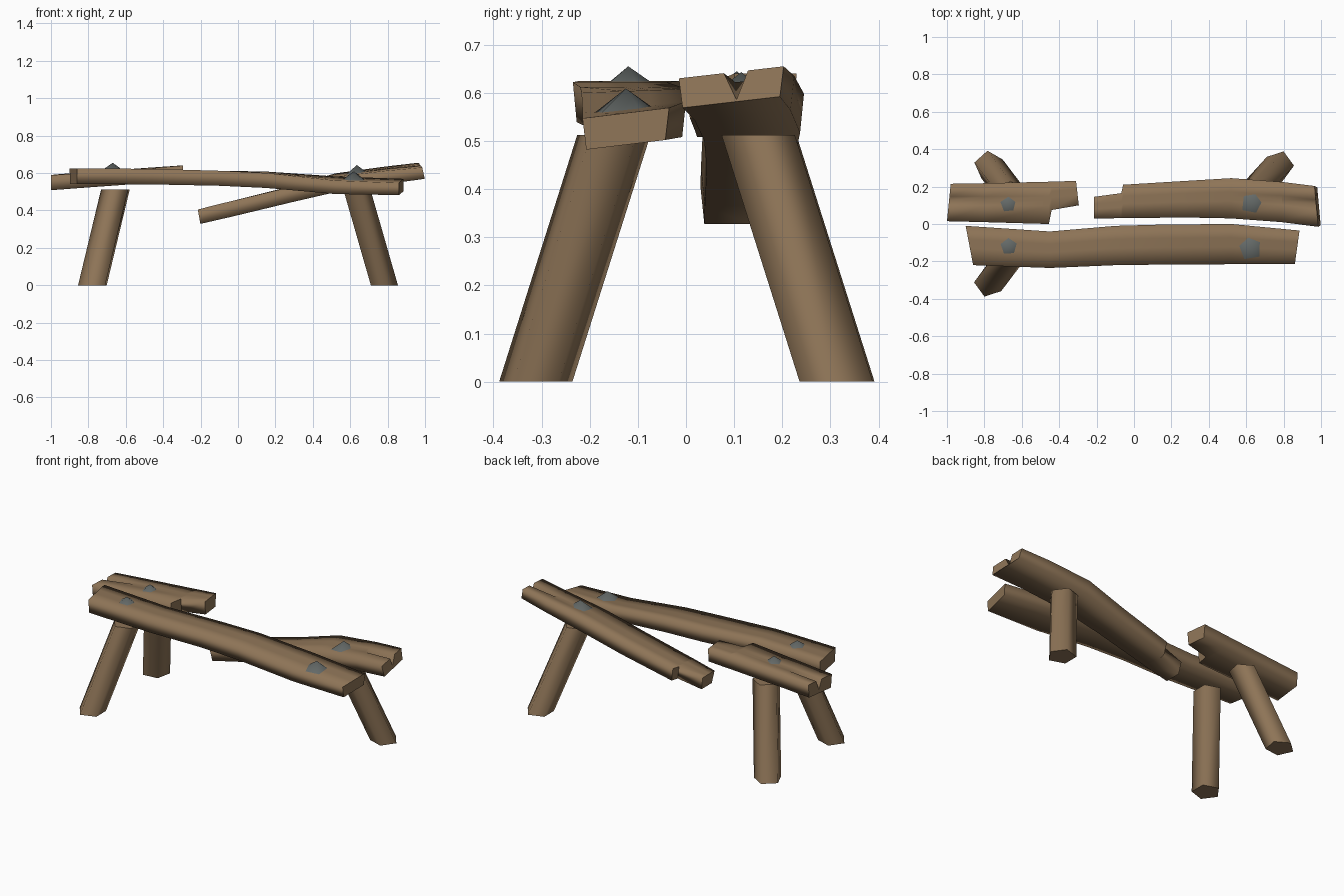
import bpy, bmesh, math
from mathutils import Vector

if "Cube" in bpy.data.objects:
    bpy.data.objects.remove(bpy.data.objects["Cube"])


def material(name, rgb):
    m = bpy.data.materials.new(name)
    m.diffuse_color = (*rgb, 1)
    m.use_nodes = True
    m.node_tree.nodes["Principled BSDF"].inputs["Base Color"].default_value = m.diffuse_color
    return m


WOOD = material("weathered wood", (0.27, 0.175, 0.095))
IRON = material("dull iron", (0.13, 0.145, 0.14))


def loft(name, rings, axis, mat):
    """Skin a list of closed rings; rounded along the length, crisp at ends and steps."""
    bm = bmesh.new()
    loops = [[bm.verts.new(p) for p in ring] for ring in rings]
    n = len(loops[0])
    for a, b in zip(loops, loops[1:]):
        for i in range(n):
            j = (i + 1) % n
            bm.faces.new((a[i], a[j], b[j], b[i]))
    bm.faces.new(loops[0])
    bm.faces.new(loops[-1])
    bmesh.ops.recalc_face_normals(bm, faces=bm.faces)
    bm.normal_update()
    for f in bm.faces:
        f.smooth = True
    for e in bm.edges:
        d = (e.verts[1].co - e.verts[0].co).normalized()
        if abs(d[axis]) < 0.6 and e.calc_face_angle(0) > math.radians(45):
            e.smooth = False
    me = bpy.data.meshes.new(name)
    bm.to_mesh(me)
    bm.free()
    me.materials.append(mat)
    ob = bpy.data.objects.new(name, me)
    bpy.context.collection.objects.link(ob)
    return ob


def plank(name, stations, shift=0.0):
    """Station: top front corner, top back corner, thickness, split depth."""
    rings = []
    for front, back, h, split in stations:
        f, b = Vector(front), Vector(back)
        ring = [f.lerp(b, t) for t in (0, 0.43, 0.55, 0.66, 1)]
        ring[2].z -= split
        inset = (b - f).normalized() * 0.008
        down = Vector((shift, 0, -h))
        ring += [b + down - inset, f + down + inset]
        rings.append(ring)
    return loft(name, rings, 0, WOOD)


# Whole front plank, warped along its length
plank("front_plank", [
    ((-0.86, -0.22, 0.625), (-0.90, -0.01, 0.625), 0.083, 0),
    ((-0.45, -0.235, 0.622), (-0.45, -0.04, 0.622), 0.083, 0),
    ((-0.10, -0.22, 0.612), (-0.10, -0.01, 0.612), 0.08, 0),
    ((0.15, -0.217, 0.60), (0.15, -0.003, 0.608), 0.08, 0),
    ((0.52, -0.215, 0.56), (0.52, 0.0, 0.582), 0.073, 0),
    ((0.86, -0.215, 0.547), (0.885, -0.035, 0.569), 0.066, 0),
])

# Broken back plank, left half with split end and stepped break
plank("back_plank_left", [
    ((-1.0, 0.015, 0.588), (-0.98, 0.215, 0.592), 0.08, 0.06),
    ((-0.80, 0.01, 0.603), (-0.80, 0.218, 0.606), 0.08, 0),
    ((-0.455, 0.0, 0.628), (-0.455, 0.226, 0.63), 0.08, 0),
    ((-0.44, 0.075, 0.629), (-0.44, 0.227, 0.631), 0.08, 0),
    ((-0.295, 0.10, 0.64), (-0.31, 0.23, 0.64), 0.08, 0),
])

# Broken back plank, right half sagging towards the break
plank("back_plank_right", [
    ((-0.215, 0.03, 0.405), (-0.215, 0.145, 0.405), 0.077, 0),
    ((-0.068, 0.031, 0.442), (-0.068, 0.165, 0.442), 0.08, 0),
    ((-0.058, 0.031, 0.444), (-0.058, 0.21, 0.444), 0.08, 0),
    ((0.27, 0.035, 0.523), (0.27, 0.23, 0.526), 0.08, 0),
    ((0.52, 0.03, 0.58), (0.52, 0.245, 0.598), 0.08, 0),
    ((0.79, 0.01, 0.612), (0.79, 0.225, 0.635), 0.07, 0),
    ((0.985, -0.015, 0.63), (0.965, 0.203, 0.655), 0.062, 0.058),
], shift=0.014)


def pentagon(x, y, z, r, a):
    return [Vector((x + r * math.cos(a + k * math.tau / 5),
                    y + r * math.sin(a + k * math.tau / 5), z)) for k in range(5)]


# Three splayed legs (the front right one is missing)
for name, sx, sy, turn in (("left_front_leg", -1, -1, 180),
                           ("left_back_leg", -1, 1, 168),
                           ("right_back_leg", 1, 1, 0)):
    a = math.radians(turn)
    loft(name, [pentagon(sx * 0.775, sy * 0.312, 0, 0.08, a),
                pentagon(sx * 0.64 - 0.012, sy * 0.15, 0.512, 0.08, a)], 2, WOOD)

# Faceted iron pegs on top of the planks
for name, x, y, base, peak, r, turn in (
        ("left_front_peg", -0.67, -0.12, 0.612, 0.655, 0.062, 20),
        ("left_back_peg", -0.67, 0.105, 0.60, 0.645, 0.06, 20),
        ("right_front_peg", 0.62, -0.125, 0.553, 0.609, 0.08, 100),
        ("right_back_peg", 0.635, 0.115, 0.585, 0.643, 0.078, 0)):
    bm = bmesh.new()
    ring = [bm.verts.new(p) for p in pentagon(x, y, base, r, math.radians(turn))]
    tip = bm.verts.new((x, y, peak))
    bm.faces.new(ring[::-1])
    for i in range(5):
        bm.faces.new((ring[i], ring[(i + 1) % 5], tip))
    for f in bm.faces:
        f.smooth = len(f.verts) == 3
    me = bpy.data.meshes.new(name)
    bm.to_mesh(me)
    bm.free()
    me.materials.append(IRON)
    bpy.context.collection.objects.link(bpy.data.objects.new(name, me))
